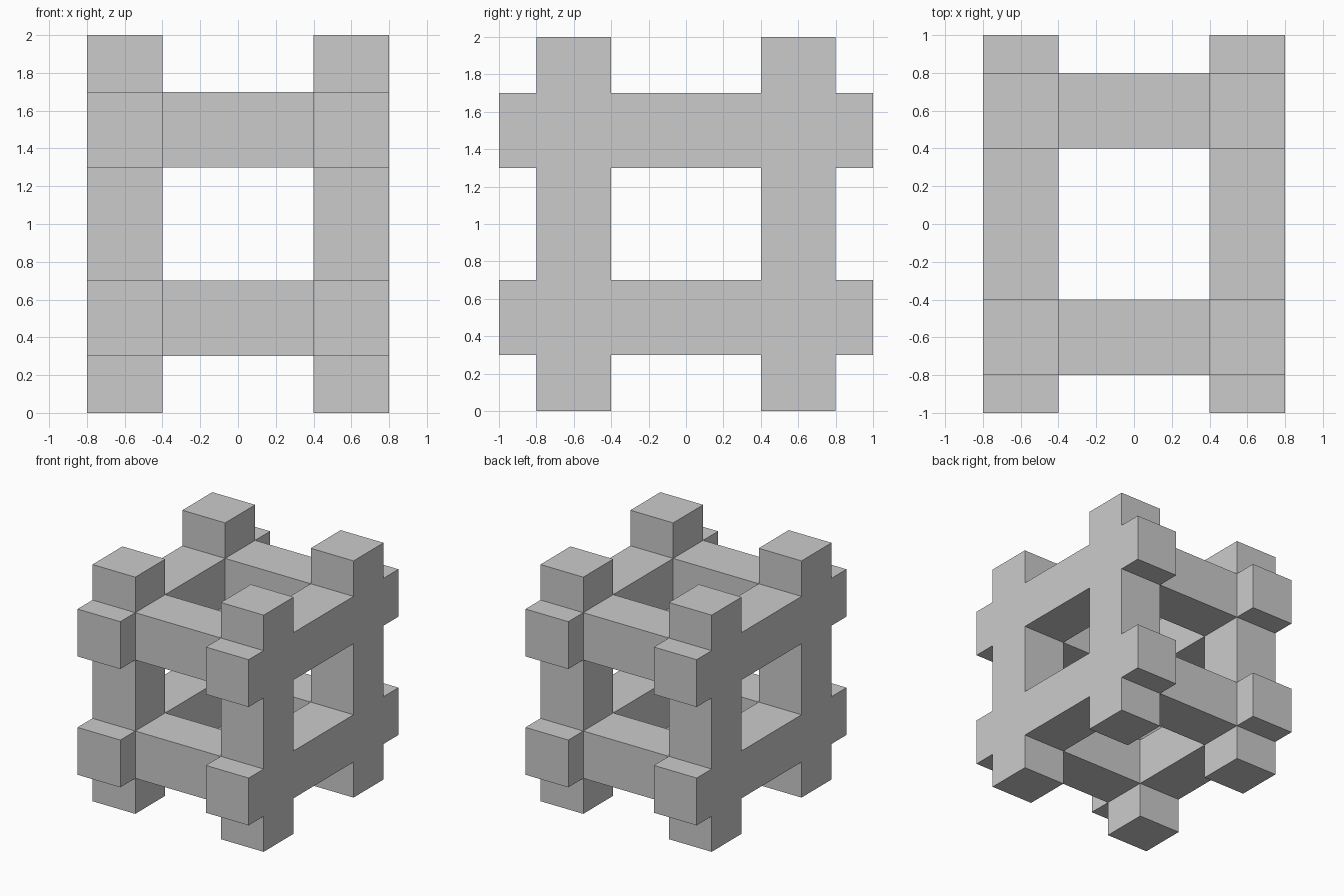
import bpy, bmesh
from itertools import product

if "Cube" in bpy.data.objects:
    bpy.data.objects.remove(bpy.data.objects["Cube"])

S = (-1, 1)
# Beams as (min corner, max corner)
def beam(centre, size):
    return ([c - s / 2 for c, s in zip(centre, size)],
            [c + s / 2 for c, s in zip(centre, size)])

beams = []
for a, b in product(S, S):
    beams.append(beam((0.6 * a, 0.6 * b, 1), (0.4, 0.4, 2)))            # upright posts
    beams.append(beam((0.6 * a, 0, 1 + 0.5 * b), (0.4, 2, 0.4)))        # front-to-back rails
    beams.append(beam((0, 0.6 * a, 1 + 0.5 * b), (1.6, 0.4, 0.4)))      # left-to-right rails

# Grid planes at every beam side, so the beams fuse into one watertight skin
cuts = [sorted({round(p[i], 4) for bm_ in beams for p in bm_}) for i in range(3)]

def filled(cell):
    if any(k < 0 or k >= len(cuts[i]) - 1 for i, k in enumerate(cell)):
        return False
    mid = [(cuts[i][k] + cuts[i][k + 1]) / 2 for i, k in enumerate(cell)]
    return any(all(l < m < h for l, m, h in zip(lo, mid, hi)) for lo, hi in beams)

bm = bmesh.new()
verts = {}

def vert(key):
    if key not in verts:
        verts[key] = bm.verts.new([cuts[i][k] for i, k in enumerate(key)])
    return verts[key]

# Outer faces only: where a filled cell meets an empty one
for cell in product(*(range(len(c) - 1) for c in cuts)):
    if not filled(cell):
        continue
    for axis, side in product(range(3), S):
        near = list(cell)
        near[axis] += side
        if filled(near):
            continue
        u, v = (axis + 1) % 3, (axis + 2) % 3
        loop = []
        for du, dv in ((0, 0), (1, 0), (1, 1), (0, 1))[::side]:
            key = list(cell)
            key[axis] += side > 0
            key[u] += du
            key[v] += dv
            loop.append(vert(tuple(key)))
        bm.faces.new(loop)

mesh = bpy.data.meshes.new("crossed_beam_frame")
bm.to_mesh(mesh)
bm.free()
obj = bpy.data.objects.new("crossed_beam_frame", mesh)
bpy.context.collection.objects.link(obj)
